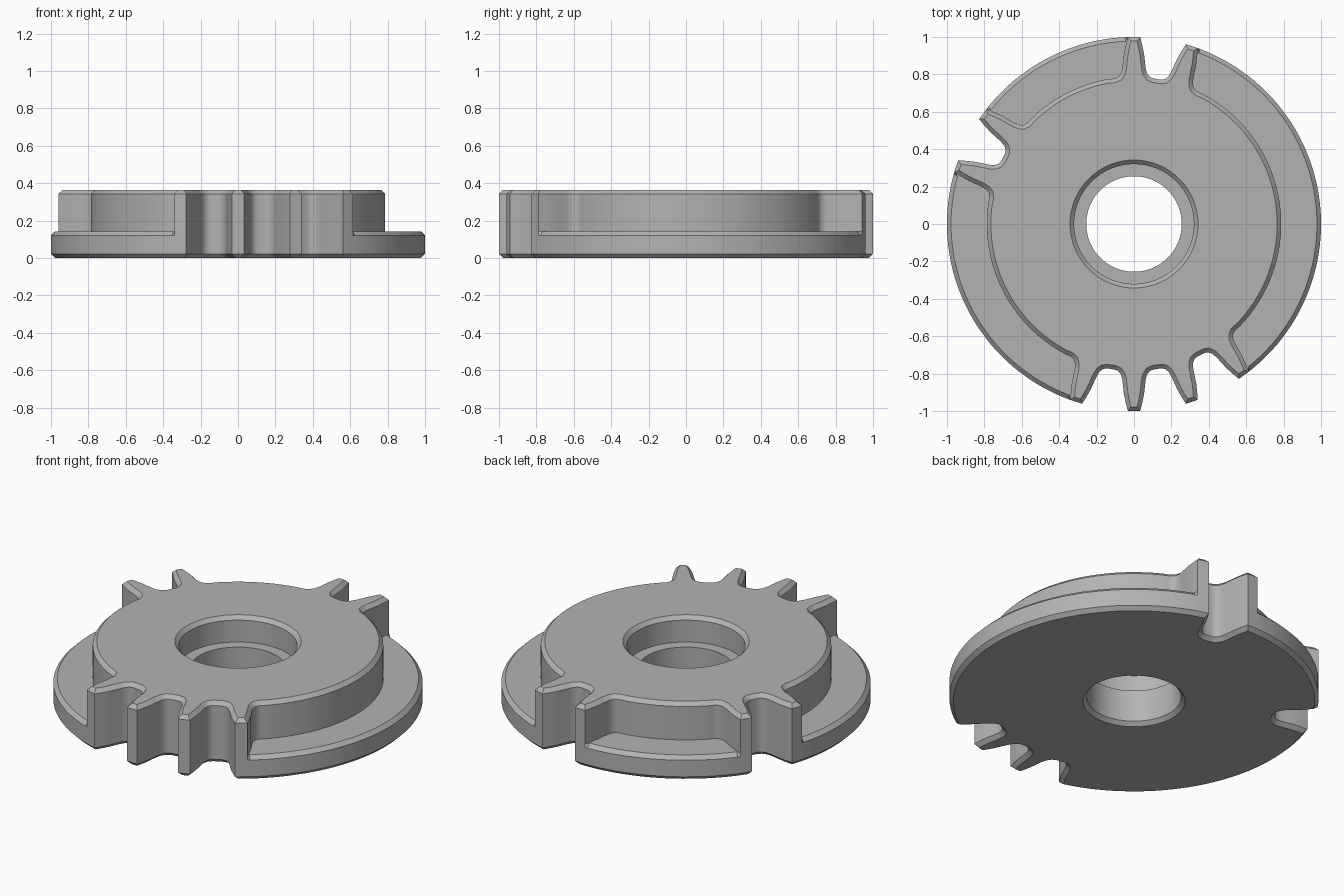
import bpy
import bmesh
from math import sin, cos, radians
from mathutils import Vector

if "Cube" in bpy.data.objects:
    bpy.data.objects.remove(bpy.data.objects["Cube"])

# Main dimensions
PITCH = 18
HEIGHT, PLATE_TOP, CHAMFER = 0.365, 0.143, 0.022
ROOT = 0.787
BORE, COUNTERBORE, LEDGE = 0.255, 0.32, 0.212

# Tooth flank: (degrees from tooth centre, radius)
FLANK = [(1.9, 1.0), (2.7, 0.955), (3.4, 0.91), (3.9, 0.865), (4.3, 0.835),
         (4.9, 0.81), (5.9, 0.793), (7.2, 0.786), (8.4, 0.785)]
TEETH = {4, 5, 8, 9, 14, 15, 16, 17}    # positions that carry a tooth
NOTCHES = {4, 8, 14, 15, 16}            # spaces after these teeth cut the plate too

# Matching samples of the upper gear outline and the lower plate outline
angles, gear_r, plate_r = [], [], []
for tooth in range(20):
    sides = [(-a, r) for a, r in reversed(FLANK)] + FLANK
    for offset, r in sides:
        space = tooth if offset > 0 else (tooth - 1) % 20
        upper = r if tooth in TEETH else ROOT
        angles.append(radians(tooth * PITCH + offset))
        gear_r.append(upper)
        plate_r.append(upper if space in NOTCHES else 1.0)


def outline(radii):
    return [Vector((r * cos(a), r * sin(a))) for r, a in zip(radii, angles)]


def circle(radius):
    return outline([radius] * len(angles))


def inset(points, dist):
    """Offset a counter-clockwise outline inwards with mitred corners."""
    result = []
    for i, p in enumerate(points):
        d1 = (p - points[i - 1]).normalized()
        d2 = (points[(i + 1) % len(points)] - p).normalized()
        n1, n2 = Vector((-d1.y, d1.x)), Vector((-d2.y, d2.x))
        result.append(p + (n1 + n2) * dist / (1 + n1.dot(n2)))
    return result


gear, plate = outline(gear_r), outline(plate_r)
plate_rim = outline([min(p, max(g, 1 - CHAMFER)) for p, g in zip(plate_r, gear_r)])

# Cross-section loops, up the outside and back down through the bore
loops = [
    (inset(plate, CHAMFER), 0),
    (plate, CHAMFER),
    (plate, PLATE_TOP - CHAMFER),
    (plate_rim, PLATE_TOP),
    (gear, PLATE_TOP),
    (gear, HEIGHT - CHAMFER),
    (inset(gear, CHAMFER), HEIGHT),
    (circle(COUNTERBORE + CHAMFER), HEIGHT),
    (circle(COUNTERBORE), HEIGHT - CHAMFER),
    (circle(COUNTERBORE), LEDGE),
    (circle(BORE), LEDGE),
    (circle(BORE), CHAMFER),
    (circle(BORE + CHAMFER), 0),
]

bm = bmesh.new()
rings = [[bm.verts.new((p.x, p.y, z)) for p in pts] for pts, z in loops]
for k, ring in enumerate(rings):
    above = rings[(k + 1) % len(rings)]
    for i in range(len(ring)):
        j = (i + 1) % len(ring)
        bm.faces.new((ring[i], ring[j], above[j], above[i]))
bmesh.ops.remove_doubles(bm, verts=bm.verts, dist=0.0001)
bmesh.ops.recalc_face_normals(bm, faces=bm.faces)
mesh = bpy.data.meshes.new("partial_gear")
bm.to_mesh(mesh)
bm.free()

# Plain grey material
grey = bpy.data.materials.new("plain_grey")
grey.use_nodes = True
grey.diffuse_color = (0.45, 0.45, 0.45, 1)
grey.node_tree.nodes["Principled BSDF"].inputs["Base Color"].default_value = grey.diffuse_color
mesh.materials.append(grey)

body = bpy.data.objects.new("partial_gear", mesh)
bpy.context.collection.objects.link(body)
bpy.context.view_layer.objects.active = body
body.select_set(True)
bpy.ops.object.shade_smooth_by_angle(angle=radians(30))
